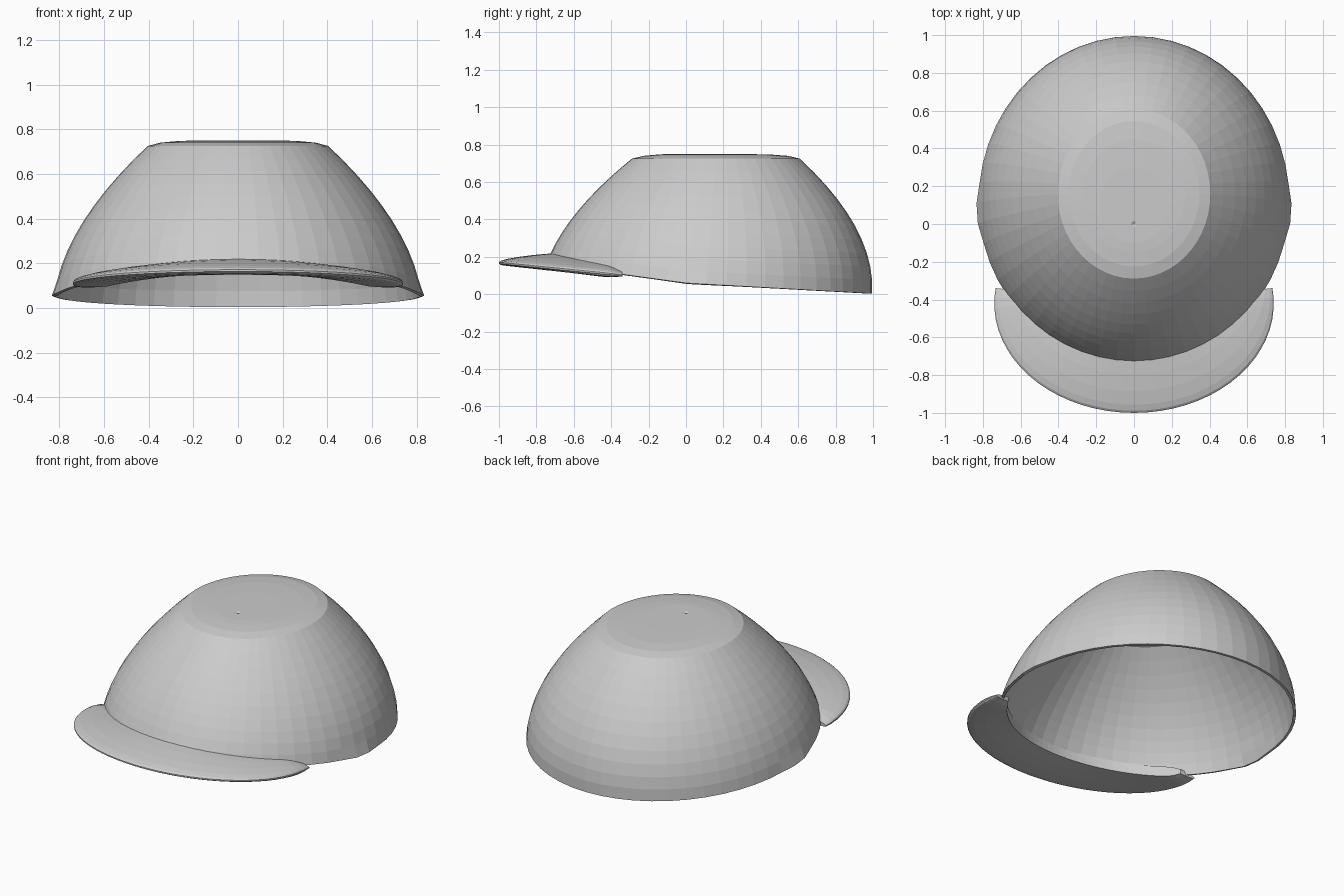
import bpy, bmesh
from math import sin, cos, pi, radians, sqrt

cube = bpy.data.objects.get("Cube")
if cube:
    bpy.data.objects.remove(cube)

grey = bpy.data.materials.new("light_grey")
grey.use_nodes = True
colour = (0.6, 0.6, 0.6, 1)
grey.diffuse_color = colour
grey.node_tree.nodes["Principled BSDF"].inputs["Base Color"].default_value = colour


def loft(name, rings, closed_rows=False):
    """Skin a list of closed rings; optionally cap both ends."""
    bm = bmesh.new()
    rows = [[bm.verts.new(p) for p in ring] for ring in rings]
    n = len(rows[0])
    for low, high in zip(rows, rows[1:]):
        for j in range(n):
            k = (j + 1) % n
            bm.faces.new((low[j], low[k], high[k], high[j]))
    if closed_rows:
        bm.faces.new(rows[0])
        bm.faces.new(rows[-1])
        bmesh.ops.recalc_face_normals(bm, faces=bm.faces)
    else:
        tip = bm.verts.new((0, 0, 0.742))
        for j in range(n):
            bm.faces.new((rows[-1][j], rows[-1][(j + 1) % n], tip))
    mesh = bpy.data.meshes.new(name)
    bm.to_mesh(mesh)
    bm.free()
    mesh.materials.append(grey)
    obj = bpy.data.objects.new(name, mesh)
    bpy.context.collection.objects.link(obj)
    return obj


# Cap crown: egg-shaped plan, raised front rim, flattened top
SEGMENTS, WALL_ROWS = 52, 11


def rim_height(y):
    return 0.06 - (0.057 if y > 0 else 0.137) * y


def wall_point(angle, z):
    r = 0.89 * (1 - 0.92 * max(z, 0) ** 1.92)
    x = (0.93 - 0.04 * z) * r * cos(angle)
    return x, 0.105 + 0.075 * z + r * sin(angle), z


angles = [2 * pi * j / SEGMENTS for j in range(SEGMENTS)]
rings = []
for i in range(WALL_ROWS):
    t = i / (WALL_ROWS - 1)
    ring = []
    for a in angles:
        z = 0.06
        for step in range(5):
            z = rim_height(wall_point(a, z)[1])
        x, y, z = wall_point(a, z + (0.725 - z) * t)
        # small flare where the rim bends at each side
        if i == 0 and abs(y - 0.09) < 0.1:
            x *= 1.013
        ring.append((x, y, z))
    rings.append(ring)

for z, r, centre in ((0.74, 0.385, 0.16), (0.747, 0.3, 0.15), (0.75, 0.2, 0.1),
                     (0.75, 0.1, 0.05), (0.75, 0.015, 0)):
    rings.append([(0.9 * r * cos(a), centre + r * sin(a), z) for a in angles])

crown = loft("cap_crown", rings)
shell = crown.modifiers.new("shell", "SOLIDIFY")
shell.thickness = 0.016
shell.offset = -1

# Brim: crescent with a thick inner edge just inside the crown
STEPS = 36
across = (0, 0.3, 0.6, 0.85, 0.96, 1)
sections = []
for i in range(STEPS + 1):
    u = 2 * i / STEPS - 1
    outer_a, inner_a = radians(98 * u), radians(55.5 * u)
    outer = (0.74 * sin(outer_a), -0.42 - 0.58 * cos(outer_a))
    inner = (0.775 * sin(inner_a), 0.12 - 0.83 * cos(inner_a))
    crest = cos(u * pi / 2)
    inner_z = 0.115 + 0.072 * crest
    outer_z = 0.05 - 0.117 * outer[1] + 0.012 * (1 - crest)
    # ends taper to a rounded nub
    end = 0.45 + 0.55 * sqrt(min(1, (1 - abs(u)) / 0.12))
    top, bottom = [], []
    for s in across:
        x = inner[0] + (outer[0] - inner[0]) * s
        y = inner[1] + (outer[1] - inner[1]) * s
        z = inner_z + (outer_z - inner_z) * s
        half = (0.004 + 0.028 * sqrt(1 - s * s)) * end
        top.append((x, y, z + half))
        bottom.append((x, y, z - half))
    sections.append(top + bottom[::-1])
loft("cap_brim", sections, closed_rows=True)
